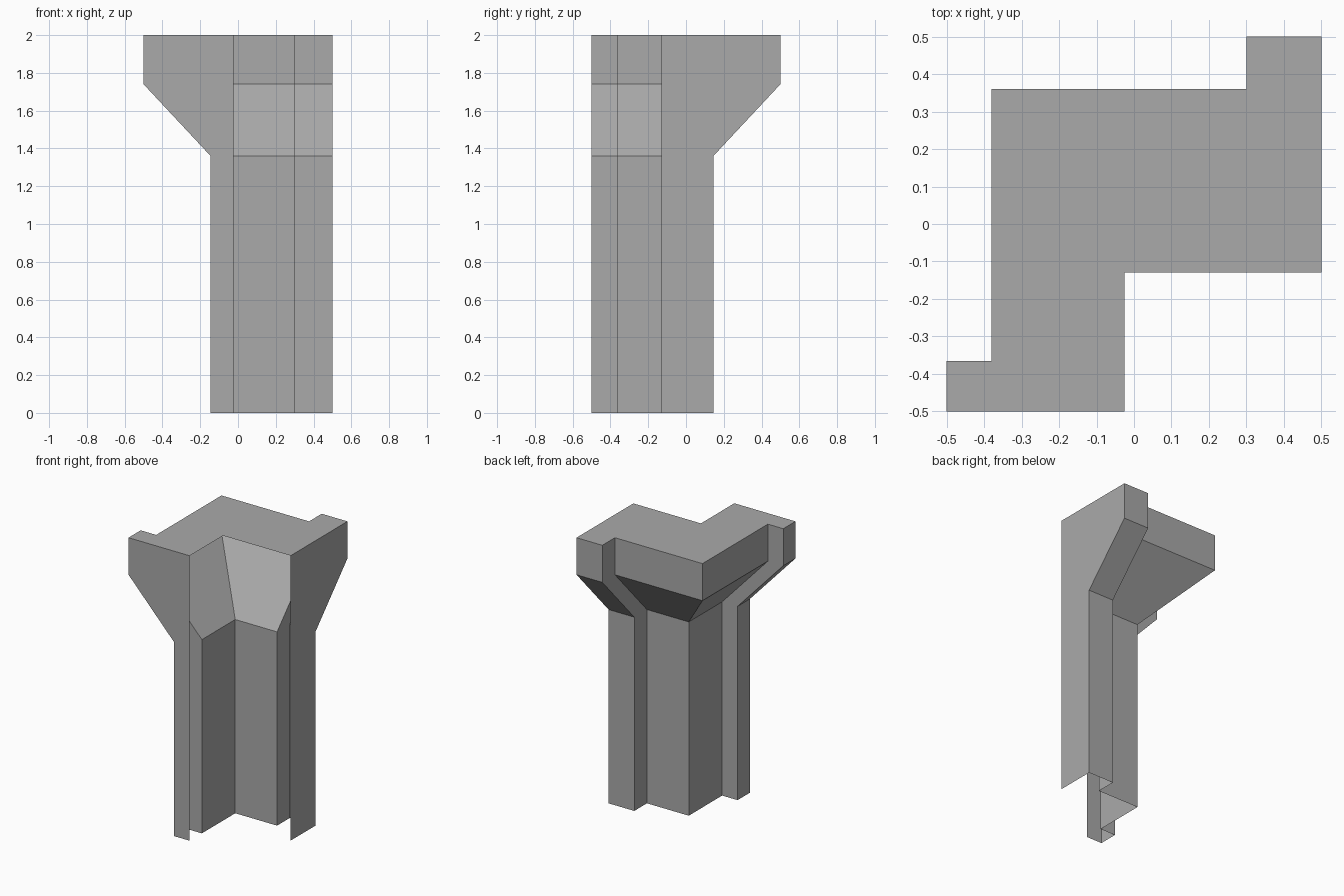
import bpy
import bmesh

cube = bpy.data.objects.get("Cube")
if cube:
    bpy.data.objects.remove(cube, do_unlink=True)

# Single flat stone colour
stone = bpy.data.materials.new("grey stone")
stone.use_nodes = True
colour = (0.4, 0.4, 0.4, 1)
stone.diffuse_color = colour
stone.node_tree.nodes["Principled BSDF"].inputs["Base Color"].default_value = colour

# Outer edge of the flared head, open on the inner corner side
outline = [(-0.025, -0.5), (-0.5, -0.5), (-0.5, -0.365), (-0.38, -0.365),
           (-0.38, 0.36), (0.3, 0.36), (0.3, 0.5), (0.5, 0.5), (0.5, -0.13)]
inner_corner = (-0.025, -0.13)
# Height and inward step of each level: shaft, neck, head
levels = [(0, 0.355), (1.36, 0.355), (1.74, 0), (2, 0)]


def ring(bm, z, step):
    """Outline at one height, its outer sides drawn in by the step."""
    return [bm.verts.new((x + (step if x < -0.3 else 0),
                          y - (step if y > 0.3 else 0), z))
            for x, y in outline]


# Shell walls between levels, then the flat top
bm = bmesh.new()
rings = [ring(bm, z, step) for z, step in levels]
for low, high in zip(rings, rings[1:]):
    for i in range(len(outline) - 1):
        bm.faces.new((low[i + 1], low[i], high[i], high[i + 1]))
corner = bm.verts.new((*inner_corner, levels[-1][0]))
bm.faces.new([corner] + rings[-1][::-1])

mesh = bpy.data.meshes.new("corner_pillar")
bm.to_mesh(mesh)
bm.free()
mesh.materials.append(stone)
pillar = bpy.data.objects.new("corner_pillar", mesh)
bpy.context.collection.objects.link(pillar)
